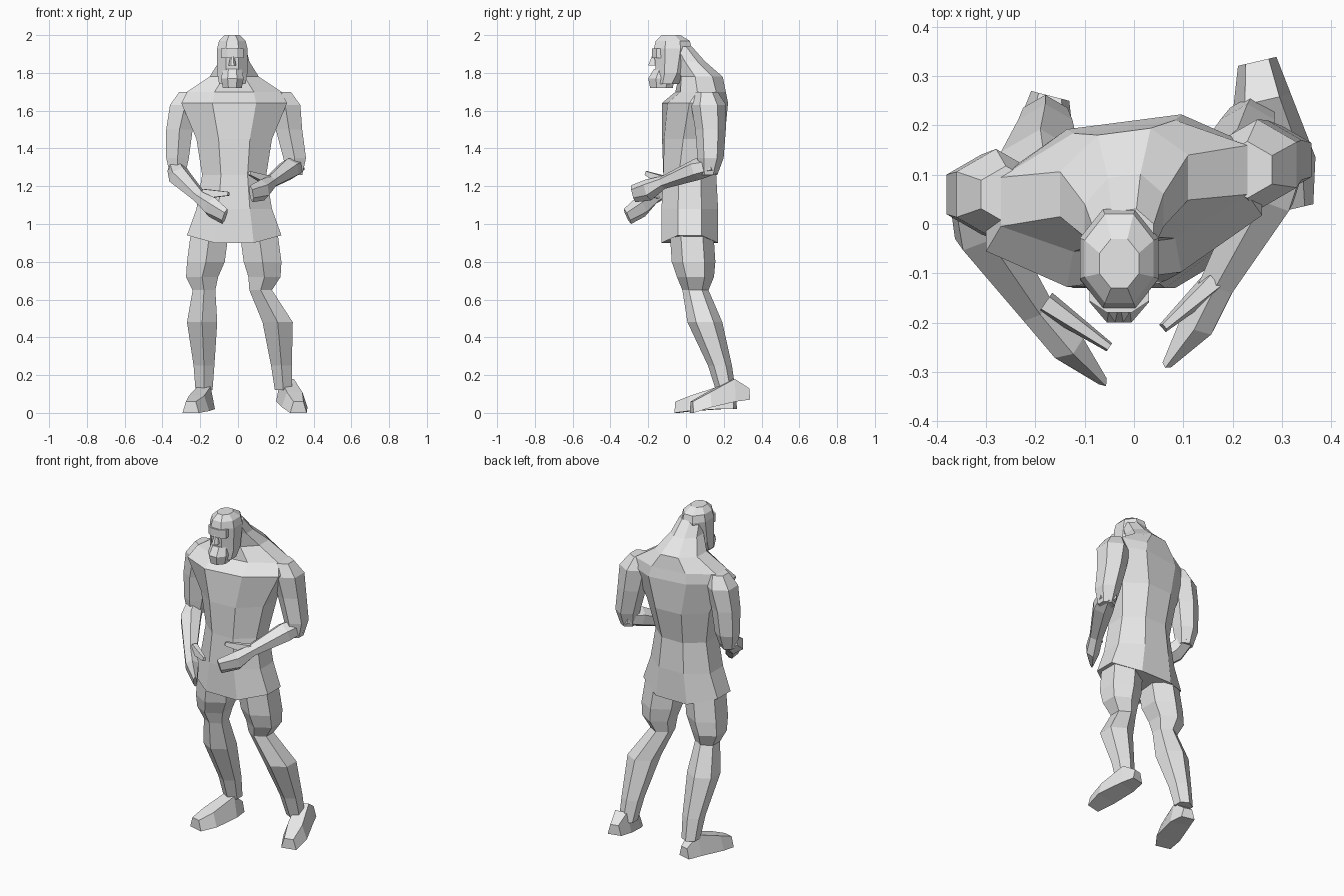
import bpy
import bmesh
from math import cos, pi, sin
from mathutils import Vector

default_cube = bpy.data.objects.get("Cube")
if default_cube:
    bpy.data.objects.remove(default_cube, do_unlink=True)

# One plain grey for the whole figure
grey = bpy.data.materials.new("plain_grey")
grey.use_nodes = True
colour = (.8, .8, .8, 1)
grey.diffuse_color = colour
grey.node_tree.nodes["Principled BSDF"].inputs["Base Color"].default_value = colour

UP = Vector((0, 0, 1))
FORWARD = Vector((0, -1, 0))
SIDEWAYS = Vector((1, 0, 0))


def polygon(sides):
    """Regular cross-section with flat faces at its left and right."""
    step = pi / sides
    angles = [step * (i + i + 1) for i in range(sides)]
    return [(cos(a) / cos(step), sin(a) / cos(step)) for a in angles]


# Cross-sections shared by the parts; the wedge narrows toward its top
octagon = polygon(8)
hexagon = polygon(6)
wedge = [(across * (.8 - .2 * height), height) for across, height in polygon(4)]


def loft(name, section, centres, widths, depths, direction=UP, reshape=None):
    """Skin a closed, flat-faced tube through rings placed on the centres."""
    direction = direction.normalized()
    if direction == UP:
        side, rise = SIDEWAYS, -FORWARD
    else:
        side = direction.cross(UP).normalized()
        rise = side.cross(direction)
    bm = bmesh.new()
    loops = []
    for centre, width, depth in zip(centres, widths, depths):
        loops.append([bm.verts.new(Vector(centre) + side * (u * width) + rise * (v * depth))
                      for u, v in section])
    for low, high in zip(loops, loops[1:]):
        for i in range(len(section)):
            bm.faces.new((low[i - 1], low[i], high[i], high[i - 1]))
    bm.faces.new(loops[0])
    bm.faces.new(loops[-1])
    if reshape:
        for vert in bm.verts:
            reshape(vert.co)
    bmesh.ops.recalc_face_normals(bm, faces=bm.faces)
    mesh = bpy.data.meshes.new(name)
    bm.to_mesh(mesh)
    bm.free()
    mesh.materials.append(grey)
    part = bpy.data.objects.new(name, mesh)
    bpy.context.scene.collection.objects.link(part)


def stack(name, section, x, rings, reshape=None):
    """Loft upright rings of (y, z, width, depth) that share one x."""
    centres = [(x, y, z) for y, z, width, depth in rings]
    widths = [width for y, z, width, depth in rings]
    depths = [depth for y, z, width, depth in rings]
    loft(name, section, centres, widths, depths, reshape=reshape)


def span(centres):
    """Vector from the first centre to the last."""
    return Vector(centres[-1]) - Vector(centres[0])


def twist_torso(co):
    """Turn the shoulders to one side and lift the hem at the hips."""
    turn = min(max((co.z - 1.3) / .3, 0), 1)
    co.y += .13 * co.x * turn
    if co.z < 1 and abs(co.x) > .17:
        co.z += .04


# Torso, tunic skirt and sloping neck
stack("torso_and_tunic", octagon, -.02, [
    (.02, .9, .25, .15),
    (.02, 1.08, .2, .15),
    (.02, 1.26, .17, .14),
    (.04, 1.45, .2, .16),
    (.05, 1.64, .28, .16),
    (.08, 1.7, .25, .12),
    (.08, 1.78, .13, .11),
    (.02, 1.86, .08, .08),
    (-.03, 1.94, .06, .06)], reshape=twist_torso)

# Head, beard, brow and nose share the middle of the face
face_x = -.03
stack("head", octagon, face_x, [
    (-.1, 1.74, .07, .06),
    (-.08, 1.8, .08, .08),
    (-.07, 1.93, .08, .1),
    (-.07, 1.97, .07, .09),
    (-.08, 2, .04, .05)])
stack("beard", octagon, face_x, [
    (-.13, 1.72, .05, .06),
    (-.13, 1.77, .06, .07),
    (-.12, 1.82, .05, .05)])
stack("brow", octagon, face_x, [
    (-.14, 1.88, .06, .04),
    (-.14, 1.93, .06, .04)])
stack("nose", octagon, face_x, [
    (-.17, 1.84, .02, .03),
    (-.16, 1.89, .01, .02)])


def upper_arm(which, path):
    """Arm from the shoulder cap down to the elbow, along (x, y) points."""
    heights = [1.7, 1.63, 1.5, 1.35, 1.26]
    radii = [.05, .08, .07, .06, .04]
    centres = [(x, y, z) for (x, y), z in zip(path, heights)]
    loft(which + "_upper_arm", hexagon, centres, radii, radii)


def forearm(which, path, thumb):
    """Bent forearm with a flat, mitten-like hand and a short thumb."""
    widths = [.045, .055, .035, .035, .01]
    depths = [.04, .05, .03, .05, .04]
    loft(which + "_forearm_and_hand", hexagon, path, widths, depths, span(path))
    thumb_radii = [.025, .01]
    loft(which + "_thumb", wedge, thumb, thumb_radii, thumb_radii, span(thumb))


def leg(which, across):
    """Leg swept backward below the knee, with one x for every ring."""
    rings = [(.03, .95, .1), (.04, .8, .1), (.05, .72, .085), (.05, .65, .06),
             (.1, .48, .08), (.18, .25, .055), (.21, .12, .045)]
    centres = [(x, y, z) for x, (y, z, radius) in zip(across, rings)]
    radii = [radius for y, z, radius in rings]
    loft(which + "_leg", hexagon, centres, radii, radii)


def foot(which, path):
    """Foot from heel to toe, with upright rings."""
    level = span(path)
    level.z = 0
    loft(which + "_foot", wedge, path, [.04, .06, .07, .045], [.03, .06, .04, .03], level)


# Left limbs, with the heel raised
upper_arm("left", [(.23, .11), (.25, .12), (.27, .13), (.3, .13), (.3, .12)])
forearm("left",
        [(.31, .15, 1.31), (.27, .06, 1.29), (.17, -.12, 1.22),
         (.13, -.2, 1.18), (.07, -.28, 1.16)],
        [(.16, -.12, 1.23), (.06, -.21, 1.27)])
leg("left", [.11, .13, .14, .12, .21, .23, .24])
foot("left", [(.25, .33, .1), (.26, .25, .12), (.3, .12, .07), (.32, .03, .03)])

# Right limbs, with the hand lower and the foot flat
upper_arm("right", [(-.26, .06), (-.28, .06), (-.31, .06), (-.32, .06), (-.32, .05)])
forearm("right",
        [(-.33, .06, 1.3), (-.31, -.01, 1.25), (-.2, -.17, 1.14),
         (-.14, -.24, 1.09), (-.07, -.31, 1.04)],
        [(-.18, -.16, 1.16), (-.05, -.25, 1.16)])
leg("right", [-.15, -.17, -.19, -.18, -.19, -.18, -.18])
foot("right", [(-.17, .26, .05), (-.18, .18, .08), (-.22, .03, .05), (-.25, -.05, .03)])
